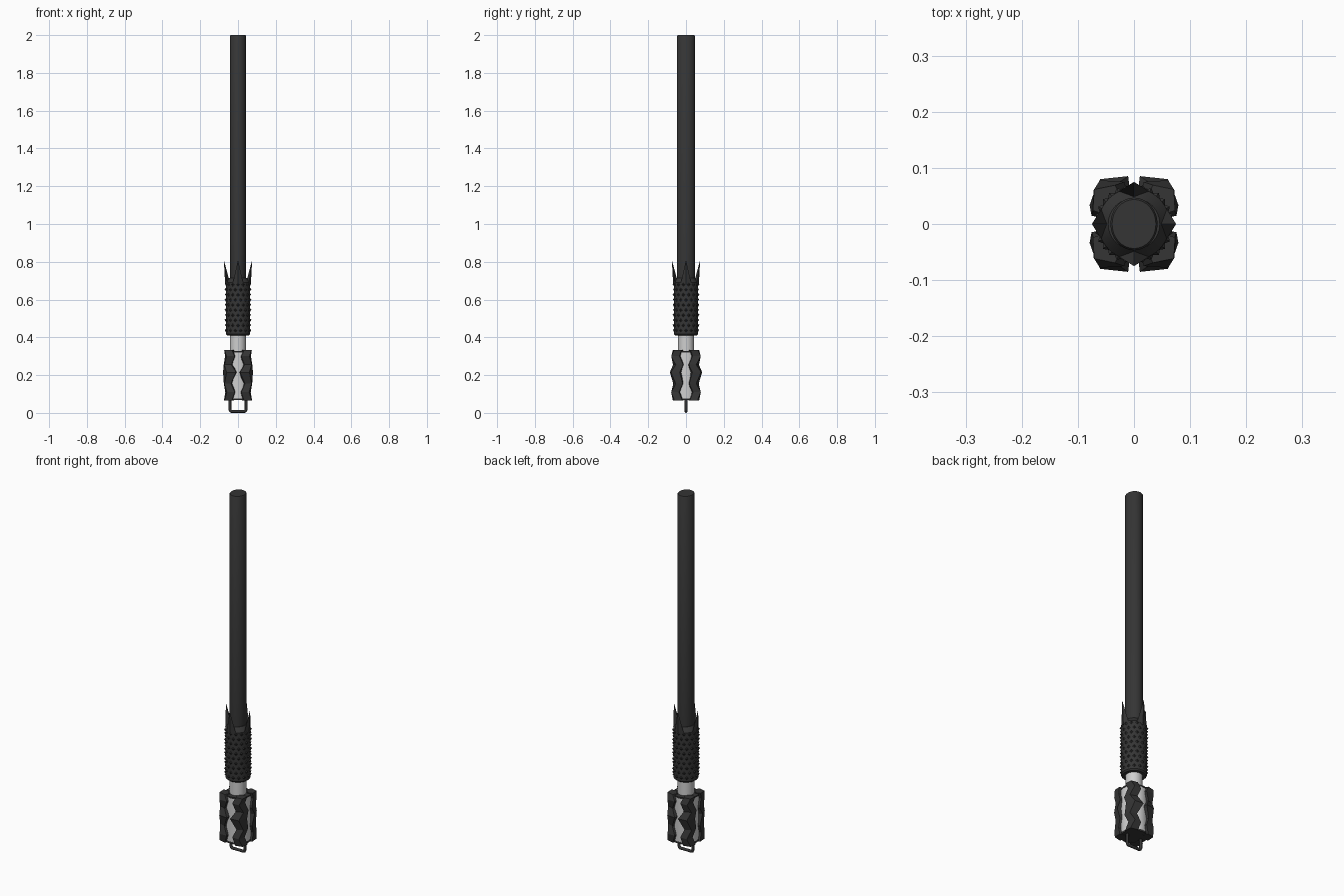
import bpy, bmesh
from math import sin, cos, radians, pi

cube = bpy.data.objects.get("Cube")
if cube:
    bpy.data.objects.remove(cube)


def material(name, value):
    mat = bpy.data.materials.new(name)
    mat.use_nodes = True
    colour = (value, value, value, 1)
    mat.diffuse_color = colour
    mat.node_tree.nodes["Principled BSDF"].inputs["Base Color"].default_value = colour
    return mat


dark = material("charcoal", 0.035)
light = material("pale_grey", 0.62)


def polar(radius, degrees, z):
    a = radians(degrees)
    return (radius * cos(a), radius * sin(a), z)


def finish(name, bm, mat, smooth=False):
    bmesh.ops.recalc_face_normals(bm, faces=bm.faces)
    mesh = bpy.data.meshes.new(name)
    bm.to_mesh(mesh)
    bm.free()
    mesh.materials.append(mat)
    obj = bpy.data.objects.new(name, mesh)
    bpy.context.collection.objects.link(obj)
    if smooth:
        bpy.ops.object.select_all(action='DESELECT')
        obj.select_set(True)
        bpy.context.view_layer.objects.active = obj
        bpy.ops.object.shade_smooth_by_angle(angle=radians(35))
    return obj


def loft(bm, rings):
    """Skin closed rings of points and cap both ends."""
    loops = [[bm.verts.new(p) for p in ring] for ring in rings]
    n = len(loops[0])
    for low, high in zip(loops, loops[1:]):
        for i in range(n):
            j = (i + 1) % n
            bm.faces.new((low[i], low[j], high[j], high[i]))
    bm.faces.new(loops[0])
    bm.faces.new(loops[-1])


def turned(name, profile, mat, sides=32):
    bm = bmesh.new()
    loft(bm, [[polar(r, 360 * i / sides, z) for i in range(sides)] for r, z in profile])
    return finish(name, bm, mat, True)


# Long rod, slightly deeper than wide
rod = turned("rod", [(0.042, 0.68), (0.042, 1.995), (0.039, 2.0)], dark)
rod.scale.y = 1.12

# Upper grip, neck and lower core
turned("grip", [(0.058, 0.41), (0.064, 0.417), (0.064, 0.69), (0.046, 0.715)], dark)
turned("neck", [(0.042, 0.32), (0.042, 0.415)], light)
turned("core", [(0.066, 0.075), (0.066, 0.322)], light)
turned("core_top_cap", [(0.067, 0.32), (0.067, 0.328)], dark)
turned("core_bottom_cap", [(0.067, 0.067), (0.067, 0.077)], dark)

# Staggered pointed studs on the grip
bm = bmesh.new()
rows, around = 10, 14
for row in range(rows):
    z = 0.435 + row * 0.027
    for k in range(around):
        a = 360 * (k + row % 2 / 2) / around
        base = [bm.verts.new(p) for p in (
            polar(0.063, a - 9, z), polar(0.063, a, z - 0.009),
            polar(0.063, a + 9, z), polar(0.063, a, z + 0.011))]
        tip = bm.verts.new(polar(0.071, a, z + 0.004))
        bm.faces.new(base)
        for i in range(4):
            bm.faces.new((base[i], base[(i + 1) % 4], tip))
finish("grip_studs", bm, dark)

# Four tall thorns flaring around the rod
bm = bmesh.new()
for a in range(0, 360, 90):
    tip = bm.verts.new(polar(0.075, a, 0.81))
    base = [bm.verts.new(p) for p in (
        polar(0.064, a - 27, 0.68), polar(0.068, a, 0.68),
        polar(0.064, a + 27, 0.68), polar(0.04, a, 0.68))]
    bm.faces.new(base)
    for i in range(4):
        bm.faces.new((base[i], base[(i + 1) % 4], tip))
finish("thorns", bm, dark)

# Jagged corner plates: each row is (height, twist, half width, ridge radius)
plate_rows = [(0.065, -5, 25, 0.094), (0.11, 8, 24, 0.098), (0.155, -8, 24, 0.09),
              (0.215, 8, 30, 0.1), (0.255, -8, 26, 0.09), (0.30, 7, 25, 0.099),
              (0.333, -4, 23, 0.094)]
for side, corner in (("left_back", 45), ("right_back", 135),
                     ("right_front", 225), ("left_front", 315)):
    turn = 1 if corner in (45, 225) else -1
    bm = bmesh.new()
    rings = []
    for z, twist, half, ridge in plate_rows:
        a = corner + turn * twist
        edge = 0.086 if half == 30 else 0.077
        rings.append([polar(edge, a - half, z), polar(ridge, a, z),
                      polar(edge, a + half, z), polar(0.05, a + half, z),
                      polar(0.05, a - half, z)])
    loft(bm, rings)
    finish(side + "_plate", bm, dark)

# Hanging loop under the pommel
curve = bpy.data.curves.new("loop", 'CURVE')
curve.dimensions = '3D'
curve.bevel_depth = 0.008
curve.bevel_resolution = 2
half_path = [(0.043, 0.075), (0.043, 0.018), (0.04, 0.011), (0.033, 0.008)]
path = half_path + [(-x, z) for x, z in reversed(half_path)]
spline = curve.splines.new('POLY')
spline.points.add(len(path) - 1)
for point, (x, z) in zip(spline.points, path):
    point.co = (x, 0, z, 1)
curve.materials.append(dark)
bpy.context.collection.objects.link(bpy.data.objects.new("hanging_loop", curve))
